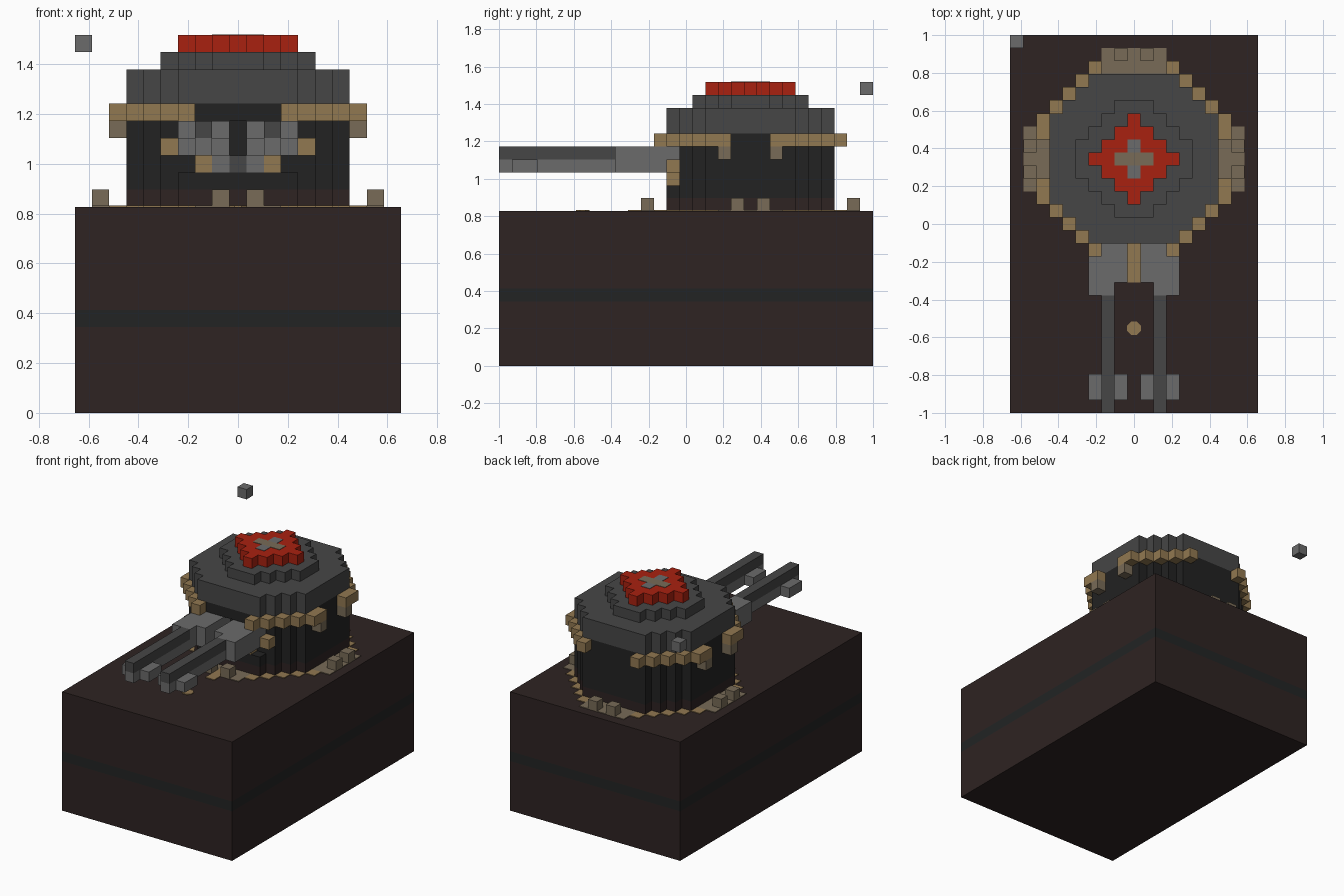
import bpy
import bmesh
from math import pi
from mathutils import Matrix

if "Cube" in bpy.data.objects:
    bpy.data.objects.remove(bpy.data.objects["Cube"], do_unlink=True)

V = 2 / 29      # edge of one block
CY = 5          # turret centre along y, in blocks


def material(name, hex_code):
    def linear(c):
        return c / 12.92 if c <= 0.04045 else ((c + 0.055) / 1.055) ** 2.4
    rgb = [linear(int(hex_code[n:n + 2], 16) / 255) for n in (0, 2, 4)]
    m = bpy.data.materials.new(name)
    m.use_nodes = True
    m.diffuse_color = (*rgb, 1)
    bsdf = m.node_tree.nodes["Principled BSDF"]
    bsdf.inputs["Base Color"].default_value = (*rgb, 1)
    bsdf.inputs["Roughness"].default_value = 0.9
    return m


BROWN = material("dark brown", "2e2322")
STRIPE = material("dark green grey", "222424")
BLACK = material("near black", "222222")
DARK = material("dark grey", "464646")
GREY = material("light grey", "6b6b6b")
TAN = material("tan", "917851")
TAUPE = material("taupe", "786b57")
RED = material("red", "a92110")


def finish(name, bm, mat):
    bmesh.ops.remove_doubles(bm, verts=bm.verts, dist=0.0002)
    bmesh.ops.recalc_face_normals(bm, faces=bm.faces)
    mesh = bpy.data.meshes.new(name)
    bm.to_mesh(mesh)
    bm.free()
    mesh.materials.append(mat)
    ob = bpy.data.objects.new(name, mesh)
    bpy.context.collection.objects.link(ob)
    return ob


def blocks(name, cells, low, high, mat):
    """Extrude a footprint of grid cells between two levels, outer faces only."""
    cells = set(cells)
    bm = bmesh.new()

    def face(points):
        bm.faces.new([bm.verts.new((x * V, y * V, z * V)) for x, y, z in points])

    for i, j in cells:
        corners = [(i - .5, j - .5), (i + .5, j - .5), (i + .5, j + .5), (i - .5, j + .5)]
        face([(x, y, high) for x, y in corners])
        face([(x, y, low) for x, y in reversed(corners)])
        for n, step in enumerate([(0, -1), (1, 0), (0, 1), (-1, 0)]):
            if (i + step[0], j + step[1]) not in cells:
                a, b = corners[n], corners[(n + 1) % 4]
                face([(*a, low), (*b, low), (*b, high), (*a, high)])
    return finish(name, bm, mat)


def slab(name, low, high, mat):
    bm = bmesh.new()
    bmesh.ops.create_cube(bm, size=1, matrix=Matrix.Translation((0, 0, (low + high) / 2 * V))
                          @ Matrix.Diagonal((19 * V, 2, (high - low) * V, 1)))
    return finish(name, bm, mat)


def octagon(total, side):
    r = range(-side, side + 1)
    return {(i, j + CY) for i in r for j in r if abs(i) + abs(j) <= total}


def both(cells):
    return {(s * i, j) for i, j in cells for s in (-1, 1)}


def grid(i0, i1, j0, j1):
    return {(i, j) for i in range(i0, i1 + 1) for j in range(j0, j1 + 1)}


# Base with a stripe
slab("base_lower", 0, 5, BROWN)
slab("base_stripe", 5, 6, STRIPE)
slab("base_upper", 6, 12, BROWN)

# Painted ring, centre line and dot on the deck
body = octagon(9, 6)
floor = octagon(10, 8) - body
diagonal = {c for c in floor if abs(c[0]) + abs(c[1] - CY) == 10 and abs(c[0]) > 2 and abs(c[1] - CY) > 2}
centre_line = grid(0, 0, -4, -2)
blocks("deck_ring_corners", diagonal, 12, 12.07, TAN)
blocks("deck_ring_sides", floor - diagonal - centre_line, 12, 12.07, TAUPE)
blocks("deck_centre_line", centre_line, 12, 12.07, TAN)
bm = bmesh.new()
bmesh.ops.create_cone(bm, cap_ends=True, segments=8, radius1=0.039, radius2=0.039, depth=0.005,
                      matrix=Matrix.Translation((0, -8 * V, 12 * V + 0.0025)) @ Matrix.Rotation(pi / 8, 4, 'Z'))
finish("deck_dot", bm, TAN)

# Small posts around the turret
blocks("deck_posts", both({(1, CY - 8), (1, CY + 8), (8, CY - 1), (8, CY + 1)}), 12, 13, TAUPE)

# Turret body, with a gun slot in the front
slot = grid(-3, 3, CY - 6, CY - 6)
blocks("turret_foot", body, 12, 13, BROWN)
blocks("turret_sill", body, 13, 14, BLACK)
blocks("turret_wall", body - slot, 14, 17, BLACK)
blocks("turret_neck", body, 17, 18, BLACK)

# Stepped roof
blocks("roof_lower", body, 18, 20, DARK)
blocks("roof_upper", {(i, j + CY) for i, j in grid(-4, 4, -4, 4) if i * i + j * j <= 17}, 20, 21, DARK)
blocks("roof_cap", octagon(3, 3), 21, 22, RED)
blocks("cap_cross_arm", grid(-1, 1, CY, CY), 22, 22.04, TAUPE)
blocks("cap_cross_tips", {(0, CY - 1), (0, CY + 1)}, 22, 22.04, GREY)

# Railing under the roof, open at the four sides
rail = {c for c in octagon(10, 7) - body if abs(c[0]) > 2 and abs(c[1] - CY) > 1}
blocks("railing", rail, 17, 18, TAN)
blocks("railing_brackets", both({(7, CY - 2), (7, CY + 2)}), 16, 17, TAUPE)

# Twin guns
breech = grid(2, 3, -5, -1) | grid(1, 1, -4, -1)
blocks("gun_breeches", both(breech), 15, 17, GREY)
blocks("gun_barrel_undersides", both(grid(2, 2, -14, -6)), 15, 16, GREY)
blocks("gun_barrel_tops", both(grid(2, 2, -14, -6)), 16, 17, DARK)
blocks("muzzle_cheeks", both(grid(1, 1, -13, -12) | grid(3, 3, -13, -12)), 15, 16, GREY)

# Gun mount details
blocks("mount_outer_pins", both({(4, -1)}), 15, 16, TAN)
blocks("mount_lower_pins", both({(2, -1)}), 14, 15, TAN)
blocks("mount_plates", both({(1, -1)}), 14, 15, GREY)
blocks("mount_centre", {(0, -1)}, 14, 15, DARK)

# Floating marker block
blocks("floating_block", {(-9, 14)}, 21, 22, GREY)
